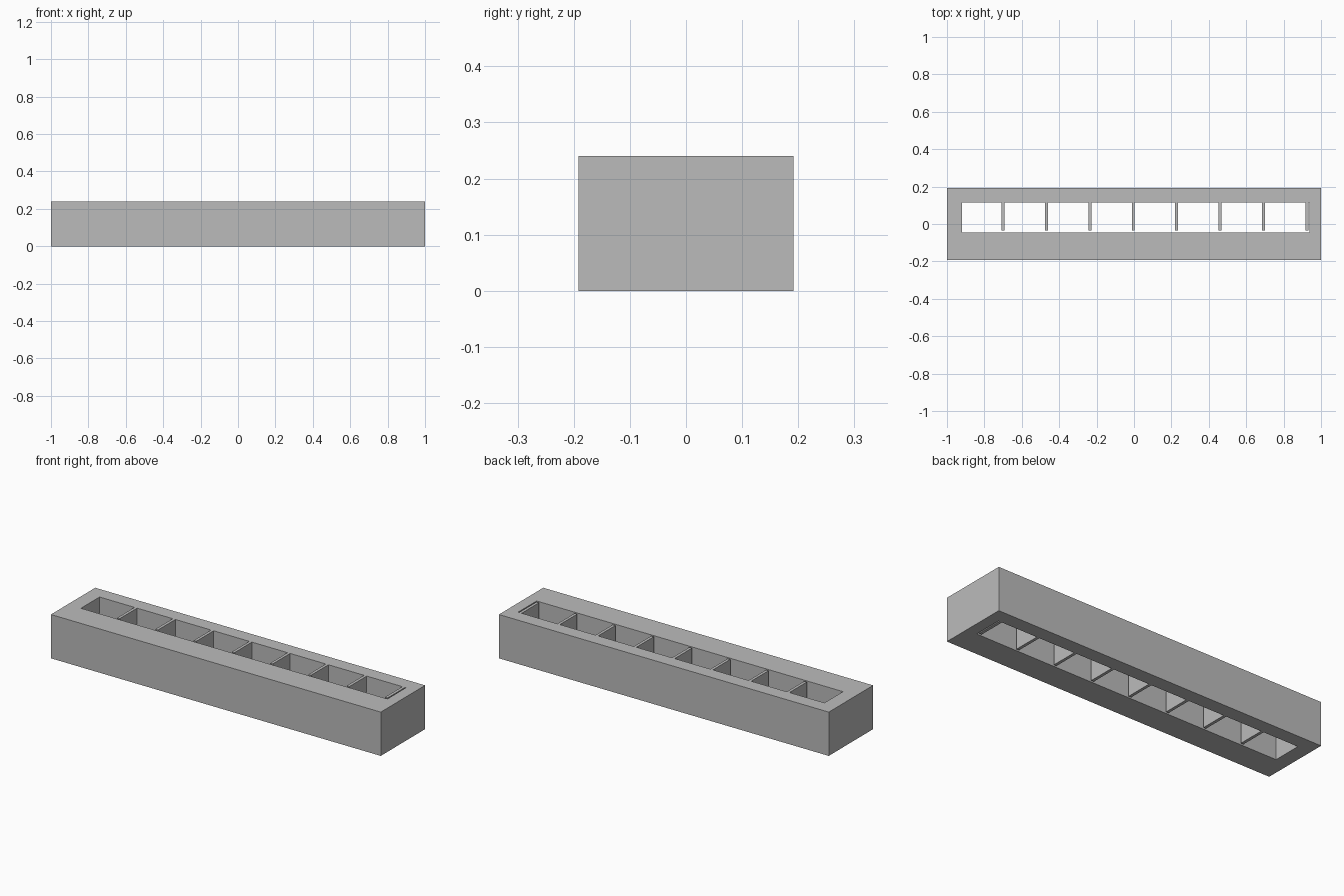
import bpy
import bmesh

cube = bpy.data.objects.get("Cube")
if cube:
    bpy.data.objects.remove(cube, do_unlink=True)

HEIGHT = 0.24
HALF_X, HALF_Y = 1.0, 0.192
SLOT_X = (-0.92, 0.938)
SLOT_Y = (-0.046, 0.115)

grey = bpy.data.materials.new("plain grey")
grey.use_nodes = True
grey.diffuse_color = (0.5, 0.5, 0.5, 1)
grey.node_tree.nodes["Principled BSDF"].inputs["Base Color"].default_value = (0.5, 0.5, 0.5, 1)


def add_object(name, bm):
    bmesh.ops.recalc_face_normals(bm, faces=bm.faces)
    mesh = bpy.data.meshes.new(name)
    bm.to_mesh(mesh)
    bm.free()
    mesh.materials.append(grey)
    obj = bpy.data.objects.new(name, mesh)
    bpy.context.collection.objects.link(obj)
    return obj


def ring(bm, xs, ys, z):
    corners = ((0, 0), (1, 0), (1, 1), (0, 1))
    return [bm.verts.new((xs[i], ys[j], z)) for i, j in corners]


# Block with a slot running right through it
bm = bmesh.new()
outer, inner = [], []
for z in (0, HEIGHT):
    outer.append(ring(bm, (-HALF_X, HALF_X), (-HALF_Y, HALF_Y), z))
    inner.append(ring(bm, SLOT_X, SLOT_Y, z))
for a, b in ((outer[0], outer[1]), (inner[0], inner[1]),
             (outer[0], inner[0]), (outer[1], inner[1])):
    for i in range(4):
        j = (i + 1) % 4
        bm.faces.new((a[i], a[j], b[j], b[i]))
add_object("slotted_block", bm)

# Thin dividers standing out from the back wall, short of the front wall
for n in range(8):
    x = -0.7 + n * 0.232
    xs, ys = (x - 0.008, x + 0.008), (SLOT_Y[0] + 0.011, SLOT_Y[1])
    bm = bmesh.new()
    low, high = ring(bm, xs, ys, 0), ring(bm, xs, ys, HEIGHT)
    bm.faces.new(low)
    bm.faces.new(high)
    for i in range(4):
        if i != 2:  # the back end is joined to the wall
            j = (i + 1) % 4
            bm.faces.new((low[i], low[j], high[j], high[i]))
    add_object(f"divider_{n + 1}", bm)
